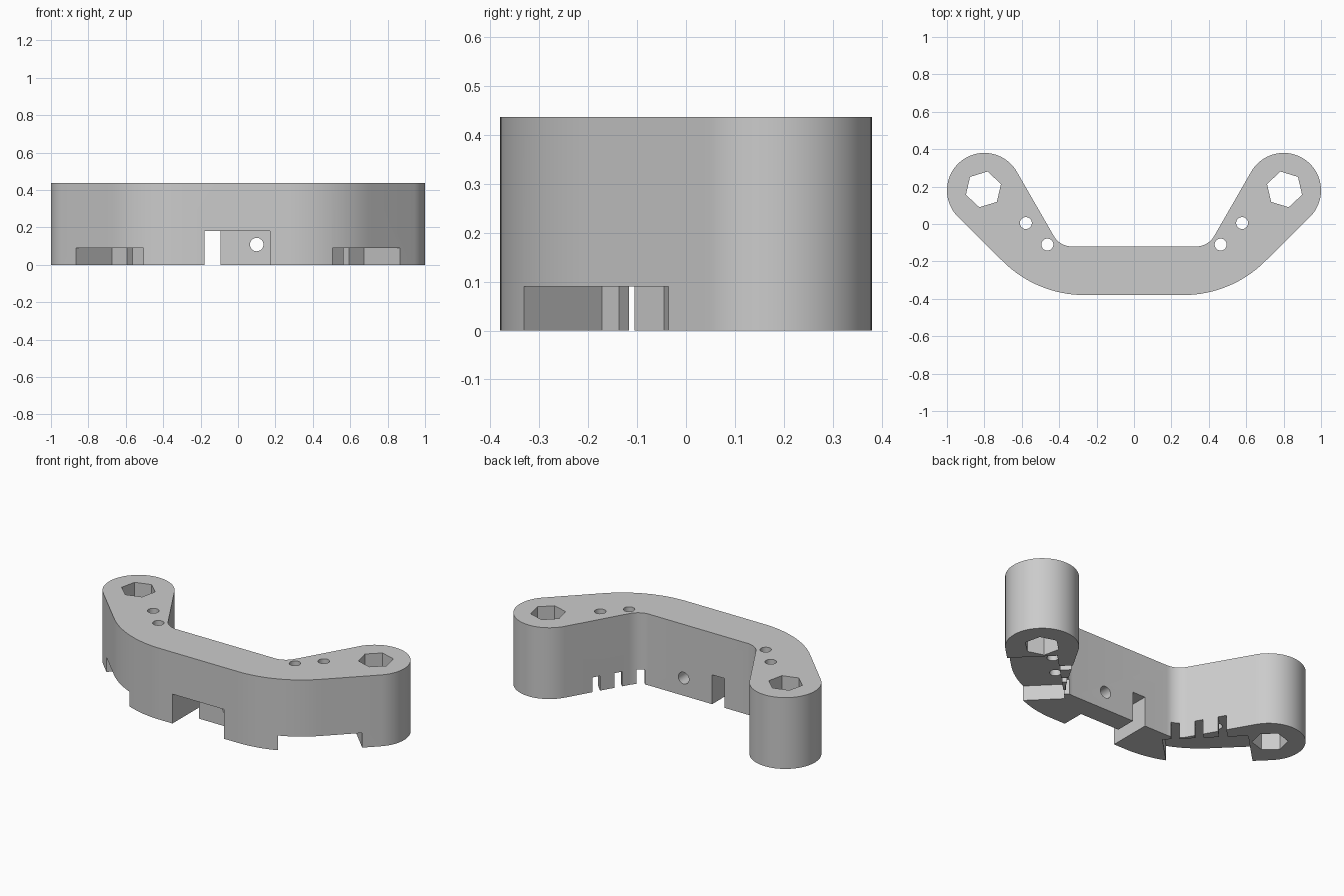
import bpy
import bmesh
from math import sin, cos, radians, sqrt, pi
from mathutils import Vector

HEIGHT = 0.437

cube = bpy.data.objects.get("Cube")
if cube:
    bpy.data.objects.remove(cube, do_unlink=True)

# One plain grey plastic
grey = bpy.data.materials.new("grey_plastic")
grey.use_nodes = True
grey.diffuse_color = (0.6, 0.6, 0.6, 1)
bsdf = next(n for n in grey.node_tree.nodes if n.type == 'BSDF_PRINCIPLED')
bsdf.inputs["Base Color"].default_value = grey.diffuse_color


def arc(cx, cy, r, start, end, steps):
    """Points along an arc, angles in degrees."""
    angles = [radians(start + (end - start) * i / steps) for i in range(steps + 1)]
    return [(cx + r * cos(a), cy + r * sin(a)) for a in angles]


def prism(name, points, low, high, along_y=False):
    """Extrude a closed 2D profile along z, or along y for an x-z profile."""
    bm = bmesh.new()
    place = (lambda p: (p[0], low, p[1])) if along_y else (lambda p: (p[0], p[1], low))
    face = bm.faces.new([bm.verts.new(place(p)) for p in points])
    move = Vector((0, high - low, 0)) if along_y else Vector((0, 0, high - low))
    new = bmesh.ops.extrude_face_region(bm, geom=[face])["geom"]
    bmesh.ops.translate(bm, vec=move, verts=[v for v in new if isinstance(v, bmesh.types.BMVert)])
    bmesh.ops.recalc_face_normals(bm, faces=bm.faces)
    mesh = bpy.data.meshes.new(name)
    bm.to_mesh(mesh)
    bm.free()
    mesh.materials.append(grey)
    obj = bpy.data.objects.new(name, mesh)
    bpy.context.collection.objects.link(obj)
    return obj


def polygon(x, y, r, sides, turn=0):
    return arc(x, y, r, turn, turn + 360, sides)[:-1]


def rectangle(x0, x1, y0, y1):
    return [(x0, y0), (x1, y0), (x1, y1), (x0, y1)]


def diagonal(side, u0, u1, v0, v1):
    """Rectangle lined up with the slanted outer face of one arm."""
    return [(side * (u + v) / sqrt(2), (u - v) / sqrt(2)) for u, v in rectangle(u0, u1, v0, v1)]


# Curved bracket body: outer bend, round end lobe, inner fillet, then mirrored
half = arc(0.264, 0.24, 0.62, -90, -45, 16)
half += arc(0.8, 0.18, 0.2, -45, 150, 40)
half += arc(0.333, -0.01, 0.11, -30, -90, 10)
outline = half + [(-x, y) for x, y in reversed(half)]
body = prism("bracket_body", outline, 0, HEIGHT)

cutters = []
for side in (1, -1):
    # Switch pocket in the outer face, with three terminal slots to the inside
    cutters.append(prism("pocket_cutter", diagonal(side, 0.122, 0.588, 0.365, 0.9), -0.1, 0.09))
    for i in range(3):
        u = 0.171 + 0.13 * i
        cutters.append(prism("slot_cutter", diagonal(side, u, u + 0.045, 0.1, 0.4), -0.1, 0.09))
    # Hexagonal bolt hole and two screw holes
    turn = 17 if side < 0 else 43
    cutters.append(prism("hex_cutter", polygon(side * 0.805, 0.185, 0.098, 6, turn), -0.1, 0.6))
    for x, y in ((0.578, 0.005), (0.463, -0.11)):
        cutters.append(prism("screw_cutter", polygon(side * x, y, 0.032, 24), -0.1, 0.6))

# Front notch, open gap through the back, and the round hole in the thin wall
cutters.append(prism("notch_cutter", rectangle(-0.178, 0.17, -0.5, -0.243), -0.1, 0.18))
cutters.append(prism("gap_cutter", rectangle(-0.178, -0.093, -0.5, 0), -0.1, 0.18))
cutters.append(prism("wall_hole_cutter", polygon(0.1, 0.108, 0.036, 24), -0.3, 0, along_y=True))

for cutter in cutters:
    cutter.hide_render = True
    cut = body.modifiers.new(cutter.name, 'BOOLEAN')
    cut.operation = 'DIFFERENCE'
    cut.solver = 'EXACT'
    cut.object = cutter

# Bake the cuts and drop the cutters
bpy.context.view_layer.update()
graph = bpy.context.evaluated_depsgraph_get()
result = bpy.data.meshes.new_from_object(body.evaluated_get(graph))
body.modifiers.clear()
body.data = result
for cutter in cutters:
    bpy.data.objects.remove(cutter, do_unlink=True)

bpy.ops.object.select_all(action='DESELECT')
body.select_set(True)
bpy.context.view_layer.objects.active = body
bpy.ops.object.shade_smooth_by_angle(angle=pi / 6)
